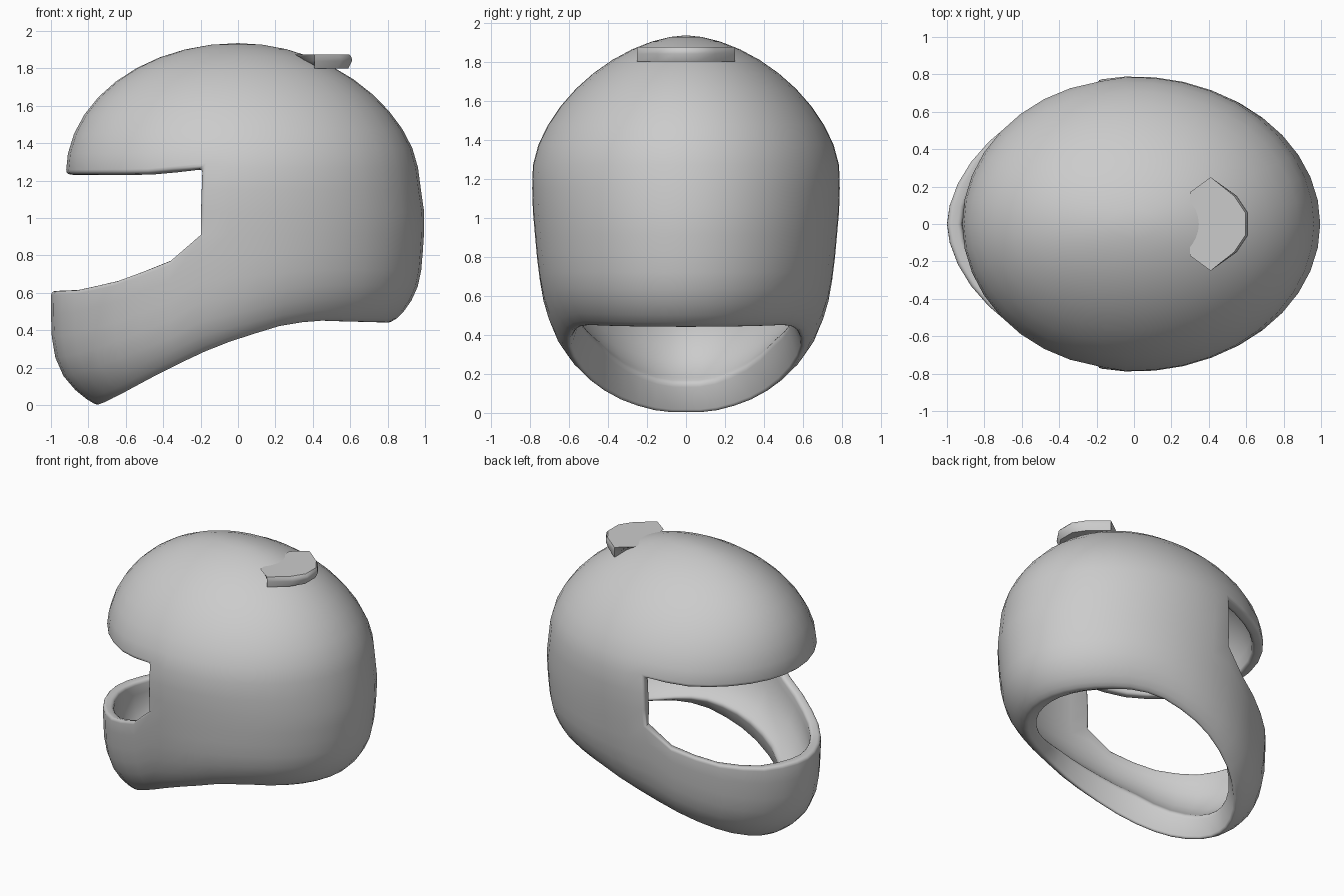
import bpy, bmesh
from math import cos, sin, pi, acos
from mathutils import Vector

if "Cube" in bpy.data.objects:
    bpy.data.objects.remove(bpy.data.objects["Cube"], do_unlink=True)

grey = bpy.data.materials.new("light_grey")
grey.use_nodes = True
grey.diffuse_color = (0.6, 0.6, 0.6, 1)
grey.node_tree.nodes["Principled BSDF"].inputs["Base Color"].default_value = (0.6, 0.6, 0.6, 1)


def lerp(points, x):
    """Read a value off a polyline of (x, value) points."""
    if x <= points[0][0]:
        return points[0][1]
    for (a, va), (b, vb) in zip(points, points[1:]):
        if x <= b:
            return va + (vb - va) * (x - a) / (b - a)
    return points[-1][1]


def finish(bm, name):
    bmesh.ops.recalc_face_normals(bm, faces=bm.faces)
    mesh = bpy.data.meshes.new(name)
    bm.to_mesh(mesh)
    bm.free()
    mesh.materials.append(grey)
    obj = bpy.data.objects.new(name, mesh)
    bpy.context.collection.objects.link(obj)
    for other in bpy.context.selected_objects:
        other.select_set(False)
    bpy.context.view_layer.objects.active = obj
    obj.select_set(True)
    return obj


# Shell outline: reach to the front, back and side at each height
TOP, BROW = 1.935, 1.24
FRONT = [(0, 0.89), (0.2, 0.975), (0.4, 1.0), (0.6, 1.0), (0.9, 0.97), (BROW, 0.92)]
BACK = [(0.45, 0.955), (0.7, 0.98), (1.0, 1.0), (BROW, 0.965)]
SIDE = [(0, 0.65), (0.15, 0.68), (0.3, 0.705), (0.45, 0.72), (0.6, 0.74),
        (0.8, 0.765), (1.08, 0.79), (BROW, 0.788)]
CURL = [(0, 0.84), (0.03, 0.89), (0.09, 0.945), (0.18, 0.985), (0.3, 1)]
# Heights of the neck rim and the two edges of the eye opening along x
NECK = [(-0.78, -0.005), (-0.6, 0.07), (-0.1, 0.31), (0.2, 0.41), (0.4, 0.445), (0.8, 0.435)]
CHIN = [(-0.98, 0.61), (-0.85, 0.615), (-0.65, 0.66), (-0.37, 0.765), (-0.2, 0.91)]
VISOR = [(-0.92, 1.235), (-0.5, 1.24), (-0.2, 1.27)]
# The padded neck lip: its rise along x, and how it flares out to the inner wall
LIP_RISE = [(-0.8, 0.16), (-0.4, 0.2), (0.1, 0.12), (0.5, 0.04)]
LIP_FLARE = [(0, 0.74), (0.05, 0.81), (0.13, 0.88), (0.25, 0.92)]


def dome(z, power, root):
    t = min(1, max(0, (z - BROW) / (TOP - BROW)))
    return (1 - t ** power) ** root


def shell_point(angle, z, scale):
    pointed = 1
    if cos(angle) > 0:
        reach = lerp(FRONT, z) * dome(z, 2, 0.5)
        pointed = lerp([(0.9, 1.12), (BROW, 1)], z)
    else:
        reach = lerp(BACK, z) * dome(z, 1.65, 0.51)
    width = lerp(SIDE, z) * dome(z, 1.65, 0.58)
    s = sin(angle)
    across = abs(s) ** pointed * (1 if s > 0 else -1)
    return Vector((-reach * cos(angle) * scale, -width * across * scale, z))


# Columns run around from the face, with one on each end of the eye opening
edge = acos(0.2 / 0.95)
half = [edge * i / 8 for i in range(9)] + [edge + (pi - edge) * i / 11 for i in range(1, 12)]
angles = half + [2 * pi - a for a in reversed(half[1:-1])]
low = [0, 0.06, 0.14, 0.26, 0.42, 0.6, 0.8, 1]
crown = [sin(pi / 2 * i / 10) for i in range(1, 10)]
chin_row = len(low) - 1

# Outer shell, with the targets for the inner wall below the eye opening
bm = bmesh.new()
columns, inner_target = [], {}
for a in angles:
    neck = lerp(NECK, -0.8 * cos(a))
    chin = lerp(CHIN, -0.97 * cos(a) if cos(a) > 0.211 else 0)
    visor = lerp(VISOR, -0.92 * cos(a))
    rise = lerp(LIP_RISE, -0.8 * cos(a))
    heights = [neck + (chin - neck) * f for f in low]
    heights += [chin + (visor - chin) * f for f in (0.33, 0.67, 1)]
    heights += [visor + (TOP - visor) * f for f in crown]
    column = [bm.verts.new(shell_point(a, z, lerp(CURL, z - neck))) for z in heights]
    for f, vert in zip(low, column):
        above = (chin - neck - rise) * f
        inner_target[vert] = shell_point(a, neck + rise + above, lerp(LIP_FLARE, above))
    columns.append(column)
apex = bm.verts.new((0, 0, TOP))
count = len(columns)
for i, left in enumerate(columns):
    right = columns[(i + 1) % count]
    for j in range(len(left) - 1):
        in_front = i < 8 or i >= count - 8
        if in_front and chin_row <= j < chin_row + 3:
            continue
        bm.faces.new((left[j], right[j], right[j + 1], left[j + 1]))
    bm.faces.new((left[-1], right[-1], apex))
bmesh.ops.delete(bm, geom=[v for v in bm.verts if not v.link_faces], context="VERTS")

# Inner wall, joined to the outer shell along the neck and the eye opening
bm.normal_update()
outer_verts, outer_faces = list(bm.verts), list(bm.faces)
rims = [e for e in bm.edges if e.is_boundary]
inner = {v: bm.verts.new(inner_target.get(v, v.co - v.normal * 0.075)) for v in outer_verts}
for face in outer_faces:
    bm.faces.new([inner[v] for v in reversed(face.verts)])
for rim in rims:
    a, b = rim.verts
    bm.faces.new((a, b, inner[b], inner[a]))
shell = finish(bm, "helmet_shell")
bevel = shell.modifiers.new("Rounded rims", "BEVEL")
bevel.width, bevel.segments = 0.022, 3
bevel.limit_method, bevel.angle_limit = "ANGLE", 0.95
bpy.ops.object.modifier_apply(modifier=bevel.name)
bpy.ops.object.shade_smooth_by_angle(angle=0.75)

# Small rear fin, a slab with a sloping front end and a bulging back edge
bm = bmesh.new()
outline = [(0.3, -0.17), (0.41, -0.25), (0.55, -0.15), (0.61, -0.06)]
outline += [(x, -y) for x, y in reversed(outline)]
layers = []
for z, front, inset in ((1.8, 0.41, 0.02), (1.84, 0.36, 0), (1.86, 0.33, 0.003), (1.875, 0.3, 0.015)):
    layers.append([bm.verts.new((x - inset if x > 0.5 else max(x, front), y, z)) for x, y in outline])
bm.faces.new(layers[0])
bm.faces.new(layers[-1])
for lower, upper in zip(layers, layers[1:]):
    for i in range(len(outline)):
        k = (i + 1) % len(outline)
        bm.faces.new((lower[i], lower[k], upper[k], upper[i]))
finish(bm, "rear_fin")
bpy.ops.object.shade_smooth_by_angle(angle=0.75)
